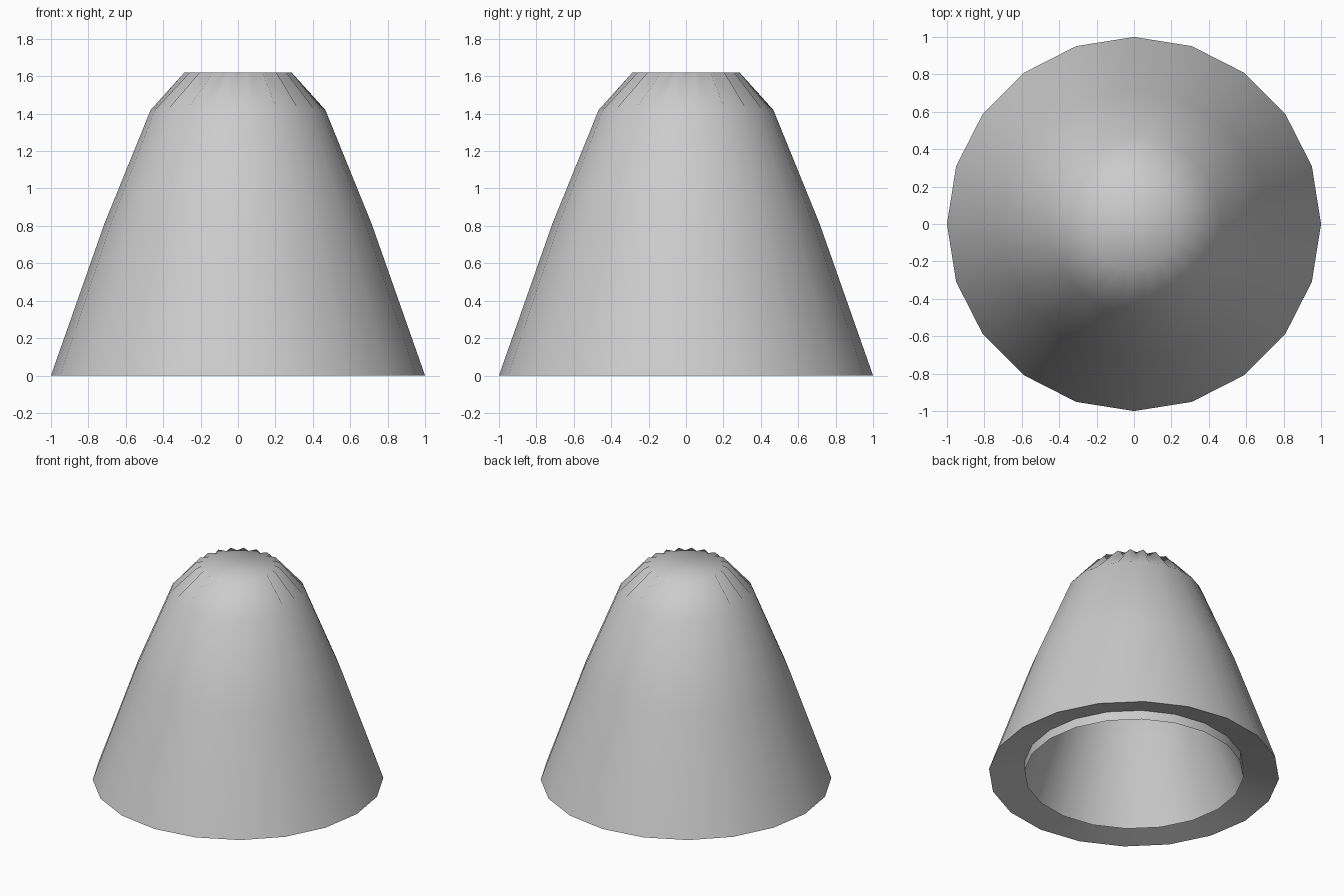
import bpy, bmesh
from math import cos, sin, pi, radians

if "Cube" in bpy.data.objects:
    bpy.data.objects.remove(bpy.data.objects["Cube"])

SIDES = 20
N = SIDES * 2
FLAT = cos(pi / SIDES)

bm = bmesh.new()

def ring(r, z, mid=None):
    """20-gon ring with edge midpoints; mid overrides the midpoint radius."""
    m = r * FLAT if mid is None else mid
    return [bm.verts.new(((m if i % 2 else r) * cos(2 * pi * i / N),
                          (m if i % 2 else r) * sin(2 * pi * i / N), z)) for i in range(N)]

# Inner bell is a smaller copy of the outer one, joined by a shallow sloped underside
outer = [(1.0, 0.0), (0.715, 0.81), (0.467, 1.42)]
S = 0.755
inner = [(r * S, z * S) for r, z in reversed(outer)]
rings = [ring(0.245 * S, 1.62 * S, 0.29 * S)]
rings += [ring(r, z) for r, z in inner + [(0.755, 0.07)] + outer]
rings.append(ring(0.245, 1.62, 0.29))

for a, b in zip(rings, rings[1:]):
    for i in range(N):
        j = (i + 1) % N
        bm.faces.new((a[i], a[j], b[j], b[i]))
bm.faces.new(rings[0])
bm.faces.new(rings[-1])
bmesh.ops.recalc_face_normals(bm, faces=bm.faces)

mesh = bpy.data.meshes.new("bell_shell")
bm.to_mesh(mesh)
bm.free()
obj = bpy.data.objects.new("bell_shell", mesh)
bpy.context.collection.objects.link(obj)
bpy.context.view_layer.objects.active = obj
obj.select_set(True)
bpy.ops.object.shade_smooth_by_angle(angle=radians(65))
